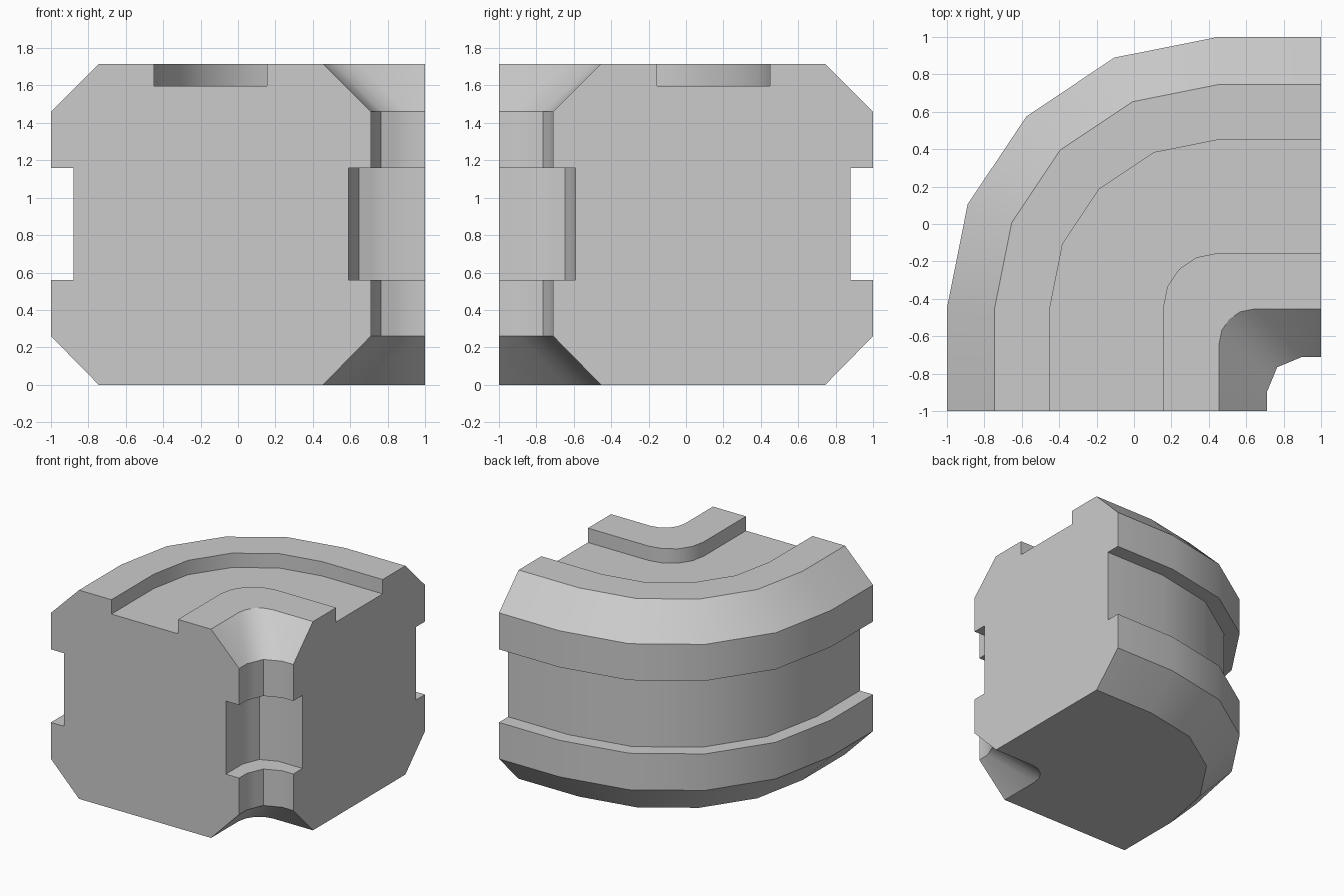
import bpy, bmesh
from math import sin, cos, pi

if "Cube" in bpy.data.objects:
    bpy.data.objects.remove(bpy.data.objects["Cube"])

# Cross-section on the front face: x, z, corner centre offset, number of real corner facets
OUT, C1, C2, C3 = 0.45, 0.64, 0.90, 0.78
profile = [
    (-0.745, 0.0, OUT, 4), (0.455, 0.0, C1, 4), (0.71, 0.26, C2, 2),
    (0.71, 0.56, C2, 2), (0.59, 0.56, C3, 2), (0.59, 1.16, C3, 2),
    (0.71, 1.16, C2, 2), (0.71, 1.46, C2, 2), (0.455, 1.715, C1, 4),
    (0.155, 1.715, OUT, 4), (0.155, 1.597, OUT, 4), (-0.45, 1.597, OUT, 4),
    (-0.45, 1.715, OUT, 4), (-0.745, 1.715, OUT, 4), (-1.0, 1.46, OUT, 4),
    (-1.0, 1.16, OUT, 4), (-0.88, 1.16, OUT, 4), (-0.88, 0.56, OUT, 4),
    (-1.0, 0.56, OUT, 4), (-1.0, 0.26, OUT, 4),
]


def corner_path(x, c, facets):
    """Plan path from the front face round the corner to the right face."""
    r = c - x
    arc = [(c - r * cos(i * pi / 8), -c + r * sin(i * pi / 8)) for i in range(5)]
    if facets == 2:  # coarse corners: odd points sit on the chords
        for i in (1, 3):
            arc[i] = tuple((arc[i - 1][k] + arc[i + 1][k]) / 2 for k in (0, 1))
    return [(x, -1.0)] + arc + [(1.0, -x)]


# Sweep the section round the corner
bm = bmesh.new()
rails = [[bm.verts.new((px, py, z)) for px, py in corner_path(x, c, n)]
         for x, z, c, n in profile]
for a, b in zip(rails, rails[1:] + rails[:1]):
    for i in range(len(a) - 1):
        bm.faces.new((a[i], a[i + 1], b[i + 1], b[i]))

# Flat end faces
bm.faces.new([r[0] for r in rails])
bm.faces.new([r[-1] for r in reversed(rails)])
bmesh.ops.recalc_face_normals(bm, faces=bm.faces[:])

mesh = bpy.data.meshes.new("corner_block")
bm.to_mesh(mesh)
bm.free()
block = bpy.data.objects.new("corner_block", mesh)
bpy.context.collection.objects.link(block)
bpy.context.view_layer.objects.active = block
block.select_set(True)
bpy.ops.object.shade_smooth_by_angle(angle=pi / 6)
